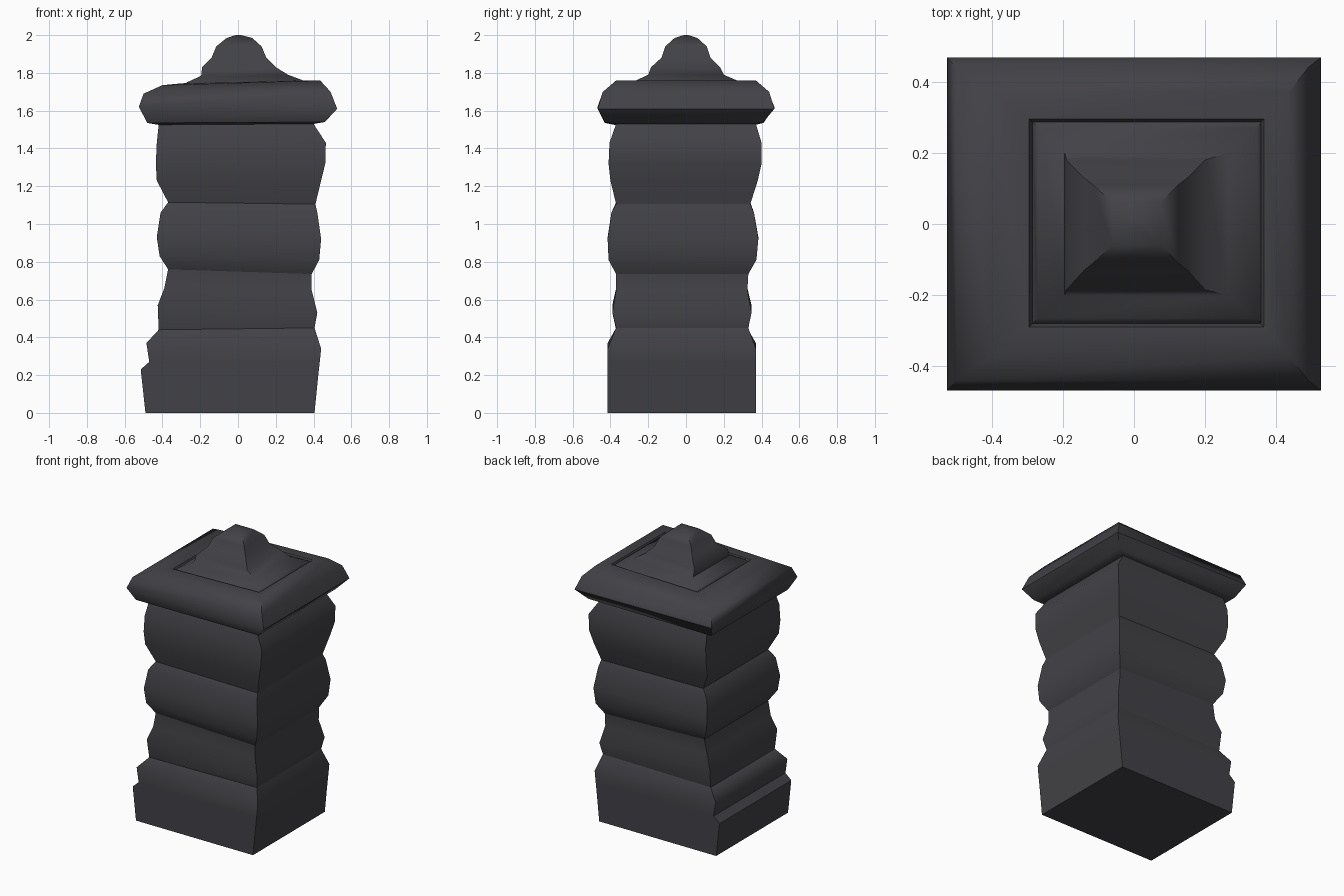
import bpy, bmesh

stone = bpy.data.materials.new("charcoal_stone")
stone.diffuse_color = (0.055, 0.053, 0.061, 1)


def stack(name, rings):
    """Rectangular loft; ring = (z at left, z at right, x min, x max, y min, y max)."""
    bm = bmesh.new()
    loops = []
    for zl, zr, x0, x1, y0, y1 in rings:
        loops.append([bm.verts.new(p) for p in
                      ((x0, y0, zl), (x1, y0, zr), (x1, y1, zr), (x0, y1, zl))])
    for a, b in zip(loops, loops[1:]):
        for i in range(4):
            j = (i + 1) % 4
            bm.faces.new((a[i], a[j], b[j], b[i]))
    bm.faces.new(loops[0][::-1])
    bm.faces.new(loops[-1])
    bmesh.ops.recalc_face_normals(bm, faces=bm.faces)
    mesh = bpy.data.meshes.new(name)
    bm.to_mesh(mesh)
    bm.free()
    mesh.materials.append(stone)
    ob = bpy.data.objects.new(name, mesh)
    bpy.context.collection.objects.link(ob)
    bpy.ops.object.select_all(action='DESELECT')
    ob.select_set(True)
    bpy.context.view_layer.objects.active = ob
    bpy.ops.object.shade_smooth_by_angle(angle=0.9)
    return ob


# plinth with the small ledge on its left side
stack("plinth", [
    (0, 0, -.49, .405, -.415, .37),
    (.23, .20, -.515, .425, -.415, .37),
    (.27, .27, -.47, .433, -.415, .37),
    (.37, .34, -.485, .44, -.415, .37),
    (.44, .45, -.42, .405, -.37, .33)])

# three bulging courses
stack("lower_course", [
    (.44, .45, -.42, .405, -.37, .33),
    (.57, .53, -.425, .42, -.39, .347),
    (.66, .65, -.39, .39, -.37, .325),
    (.76, .735, -.37, .39, -.37, .33)])
stack("middle_course", [
    (.76, .735, -.37, .39, -.37, .33),
    (.83, .81, -.415, .43, -.41, .373),
    (.93, .92, -.43, .44, -.415, .383),
    (1.06, 1.06, -.41, .42, -.395, .36),
    (1.115, 1.105, -.37, .41, -.37, .34)])
stack("upper_course", [
    (1.115, 1.105, -.37, .41, -.37, .34),
    (1.23, 1.23, -.43, .44, -.40, .38),
    (1.32, 1.32, -.435, .462, -.41, .40),
    (1.43, 1.43, -.43, .465, -.405, .40),
    (1.525, 1.53, -.42, .40, -.37, .37)])

# overhanging cap with a shallow recess for the finial
stack("cap_slab", [
    (1.525, 1.53, -.42, .40, -.38, .37),
    (1.535, 1.54, -.48, .46, -.43, .41),
    (1.62, 1.61, -.525, .525, -.468, .468),
    (1.69, 1.70, -.50, .49, -.44, .44),
    (1.735, 1.76, -.40, .435, -.37, .37),
    (1.745, 1.76, -.295, .365, -.29, .295),
    (1.725, 1.735, -.285, .355, -.28, .285)])

# soft pointed finial
stack("finial", [
    (1.725, 1.735, -.285, .36, -.28, .29),
    (1.75, 1.76, -.27, .345, -.265, .27),
    (1.785, 1.79, -.195, .265, -.20, .20),
    (1.83, 1.83, -.19, .20, -.185, .18),
    (1.88, 1.88, -.14, .15, -.13, .13),
    (1.94, 1.94, -.115, .125, -.11, .11),
    (1.985, 1.985, -.06, .075, -.06, .06),
    (2.0, 2.0, -.012, .015, -.012, .012)])
